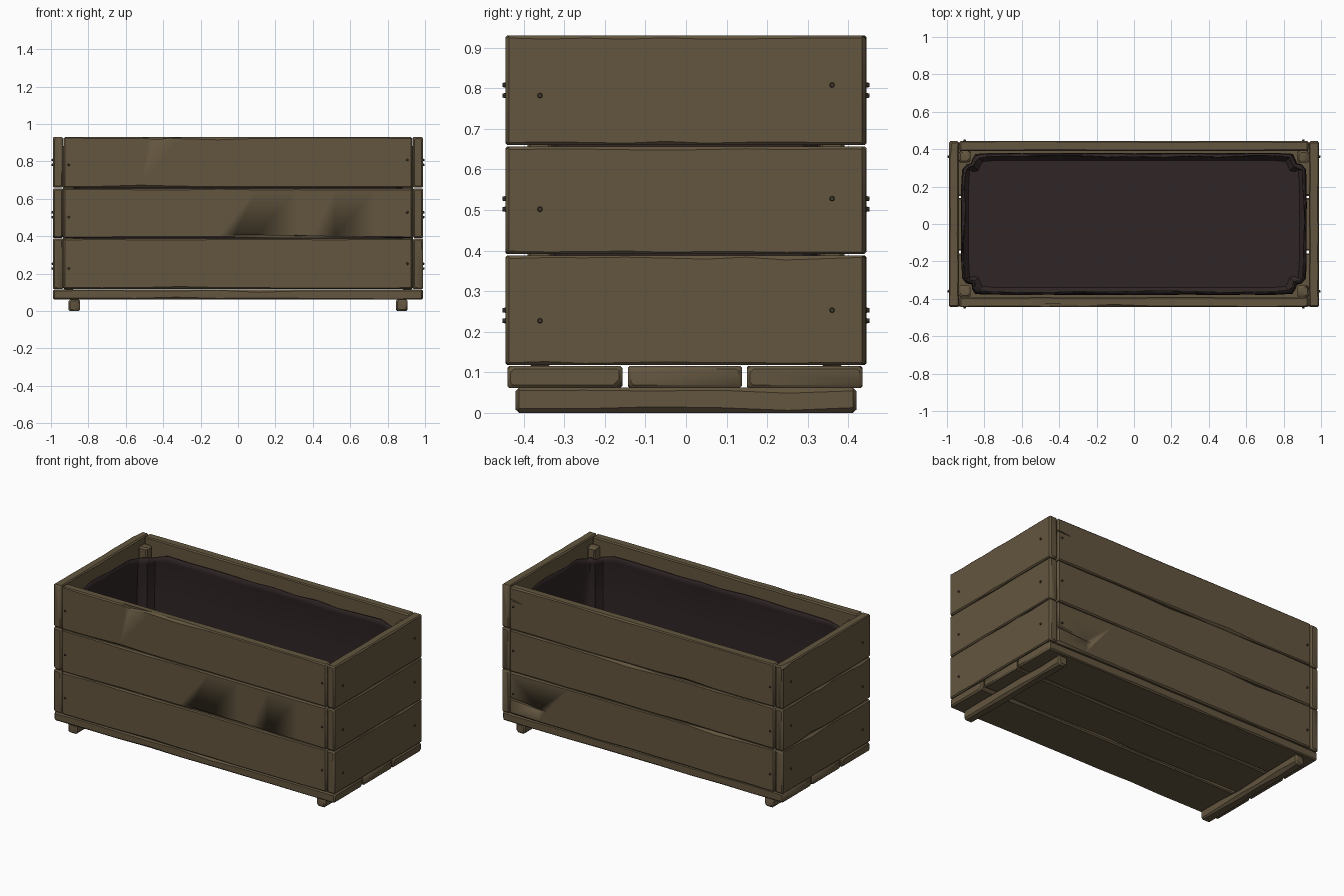
import bpy, bmesh, math, random
from mathutils import Vector

random.seed(4)
if "Cube" in bpy.data.objects:
    bpy.data.objects.remove(bpy.data.objects["Cube"])


def material(name, rgb):
    mat = bpy.data.materials.new(name)
    mat.use_nodes = True
    mat.diffuse_color = (*rgb, 1)
    mat.node_tree.nodes["Principled BSDF"].inputs["Base Color"].default_value = (*rgb, 1)
    return mat


WOOD = material("weathered wood", (0.125, 0.092, 0.05))
LINER = material("dark liner", (0.03, 0.019, 0.019))
IRON = material("nail iron", (0.06, 0.045, 0.028))


def finish(name, bm, mat):
    bmesh.ops.recalc_face_normals(bm, faces=bm.faces)
    mesh = bpy.data.meshes.new(name)
    bm.to_mesh(mesh)
    bm.free()
    mesh.materials.append(mat)
    obj = bpy.data.objects.new(name, mesh)
    bpy.context.collection.objects.link(obj)
    bpy.ops.object.select_all(action='DESELECT')
    obj.select_set(True)
    bpy.context.view_layer.objects.active = obj
    bpy.ops.object.shade_smooth_by_angle(angle=math.radians(35))
    return obj


def board(name, lo, hi, axis, wear=0.007, sections=9):
    """Chamfered board lofted along one axis, its edges worn unevenly."""
    lo, hi = Vector(lo), Vector(hi)
    u, v = [a for a in range(3) if a != axis]
    length = hi[axis] - lo[axis]
    cap = 0.009
    stops = [0, cap] + [length * i / sections for i in range(1, sections)] + [length - cap, length]
    bm = bmesh.new()
    rings = []
    for i, stop in enumerate(stops):
        at_end = i in (0, len(stops) - 1)
        shrink = 0.008 if at_end else 0
        ring = []
        for su, sv, flip in ((1, 1, 0), (-1, 1, 1), (-1, -1, 0), (1, -1, 1)):
            cut = wear * random.uniform(0.6, 1.3)
            if random.random() < 0.1:
                cut *= 1.8
            corner = [hi[u] - shrink if su > 0 else lo[u] + shrink,
                      hi[v] - shrink if sv > 0 else lo[v] + shrink]
            pair = [(corner[0], corner[1] - sv * cut), (corner[0] - su * cut, corner[1])]
            for pu, pv in (pair[::-1] if flip else pair):
                co = Vector((0, 0, 0))
                co[axis], co[u], co[v] = lo[axis] + stop, pu, pv
                ring.append(bm.verts.new(co))
        rings.append(ring)
    for a, b in zip(rings, rings[1:]):
        for k in range(8):
            bm.faces.new((a[k], a[(k + 1) % 8], b[(k + 1) % 8], b[k]))
    bm.faces.new(rings[0])
    bm.faces.new(rings[-1])
    return finish(name, bm, WOOD)


def split(obj, tip, mouth, normal_axis, width, depth=0.016):
    """Cut a tapering crack into a board from its mouth to its tip."""
    tip, mouth = Vector(tip), Vector(mouth)
    out = Vector((0, 0, 0))
    out["xyz".index(normal_axis)] = depth
    up = Vector((0, 0, width / 2))
    bm = bmesh.new()
    layers = [[bm.verts.new(p + s * out) for p in (tip, mouth + up, mouth - up)] for s in (-1, 1)]
    for k in range(3):
        n = (k + 1) % 3
        bm.faces.new((layers[0][k], layers[0][n], layers[1][n], layers[1][k]))
    for layer in layers:
        bm.faces.new(layer)
    cutter = finish("crack_cutter", bm, WOOD)
    cutter.hide_render = True
    mod = obj.modifiers.new("crack", 'BOOLEAN')
    mod.operation, mod.solver, mod.object = 'DIFFERENCE', 'EXACT', cutter
    bpy.context.view_layer.objects.active = obj
    bpy.ops.object.modifier_apply(modifier=mod.name)
    bpy.data.objects.remove(cutter)


# Feet and floor boards
for side, x in (("right", -0.875), ("left", 0.875)):
    board(side + "_foot", (x - 0.031, -0.42, 0), (x + 0.031, 0.42, 0.062), 1, 0.01, 5)
for name, y0, y1 in (("front", -0.44, -0.157), ("middle", -0.143, 0.138), ("back", 0.15, 0.435)):
    board(name + "_floor_board", (-0.99, y0, 0.061), (0.99, y1, 0.116), 0)

# Three courses of wall boards on every side
walls = {}
for level, z0, z1 in (("lower", 0.118, 0.388), ("middle", 0.391, 0.656), ("upper", 0.66, 0.93)):
    for side, s in (("front", -1), ("back", 1)):
        ys = sorted((s * 0.39, s * 0.445))
        name = f"{level}_{side}_board"
        walls[name] = board(name, (-0.934, ys[0], z0), (0.934, ys[1], z1), 0)
    for side, s in (("right", -1), ("left", 1)):
        xs = sorted((s * 0.936, s * 0.99))
        name = f"{level}_{side}_board"
        walls[name] = board(name, (xs[0], -0.445, z0), (xs[1], 0.443, z1), 1)

# Cracks and chips in the wood
split(walls["middle_front_board"], (0.95, -0.445, 0.392), (-0.02, -0.445, 0.397), "y", 0.022)
split(walls["upper_front_board"], (-0.24, -0.445, 0.935), (-0.45, -0.445, 0.932), "y", 0.03)
split(walls["upper_front_board"], (-0.54, -0.445, 0.935), (-0.45, -0.445, 0.932), "y", 0.03)
split(walls["upper_left_board"], (0.29, 0.99, 0.852), (0.46, 0.99, 0.854), "x", 0.016)
split(walls["lower_back_board"], (0.68, 0.445, 0.2), (0.95, 0.445, 0.225), "y", 0.02)
split(walls["upper_back_board"], (0.84, 0.445, 0.84), (0.95, 0.445, 0.85), "y", 0.014)

# Corner posts
for side, sx in (("right", -1), ("left", 1)):
    for end, sy in (("front", -1), ("back", 1)):
        xs, ys = sorted((sx * 0.875, sx * 0.935)), sorted((sy * 0.33, sy * 0.39))
        board(f"{end}_{side}_post", (xs[0], ys[0], 0.116), (xs[1], ys[1], 0.89), 2, 0.008, 3)

# Nails, one at each end of every wall board
bm = bmesh.new()


def nail(point, outward):
    turn = Vector((0, 0, 1)).rotation_difference(outward).to_matrix().to_4x4()
    turn.translation = point
    bmesh.ops.create_cone(bm, cap_ends=True, segments=8, radius1=0.008, radius2=0.005,
                          depth=0.014, matrix=turn)


for z in (0.24, 0.515, 0.795):
    for s in (-1, 1):
        for t in (-1, 1):
            nail(Vector((s * 0.99, t * 0.36, z + t * 0.013)), Vector((s, 0, 0)))
            nail(Vector((t * 0.905, s * 0.445, z + t * 0.013)), Vector((0, s, 0)))
finish("nails", bm, IRON)

# Fabric liner: a sagging sheet that wraps inside the posts
quarter = [(0.925, 0.0), (0.925, 0.1), (0.925, 0.2), (0.92, 0.29), (0.9, 0.32),
           (0.872, 0.326), (0.865, 0.35), (0.85, 0.375), (0.75, 0.38), (0.6, 0.38),
           (0.45, 0.38), (0.3, 0.38), (0.15, 0.38), (0.0, 0.38)]
half = quarter + [(-x, y) for x, y in quarter[-2::-1]]
outline = half + [(x, -y) for x, y in half[-2:0:-1]]
bm = bmesh.new()
rings = []
for z, inset, rough in ((0.865, 0.012, 0.012), (0.82, 0.004, 0.006), (0.6, 0.002, 0.004),
                        (0.3, 0.004, 0.004), (0.17, 0.01, 0.003), (0.135, 0.04, 0)):
    ring = []
    for x, y in outline:
        pull = inset + random.uniform(0, rough)
        corner = abs(x) > 0.8 and abs(y) > 0.27
        drop = 0.02 if corner and z > 0.8 else 0
        ring.append(bm.verts.new((x - math.copysign(pull, x) * (abs(x) > 0.8),
                                  y - math.copysign(pull, y) * (abs(y) > 0.3),
                                  z - drop - random.uniform(0, rough))))
    rings.append(ring)
count = len(outline)
for a, b in zip(rings, rings[1:]):
    for k in range(count):
        bm.faces.new((a[k], a[(k + 1) % count], b[(k + 1) % count], b[k]))
bm.faces.new(rings[-1])
liner = finish("liner", bm, LINER)
thick = liner.modifiers.new("thickness", 'SOLIDIFY')
thick.thickness = 0.006
thick.offset = 0
